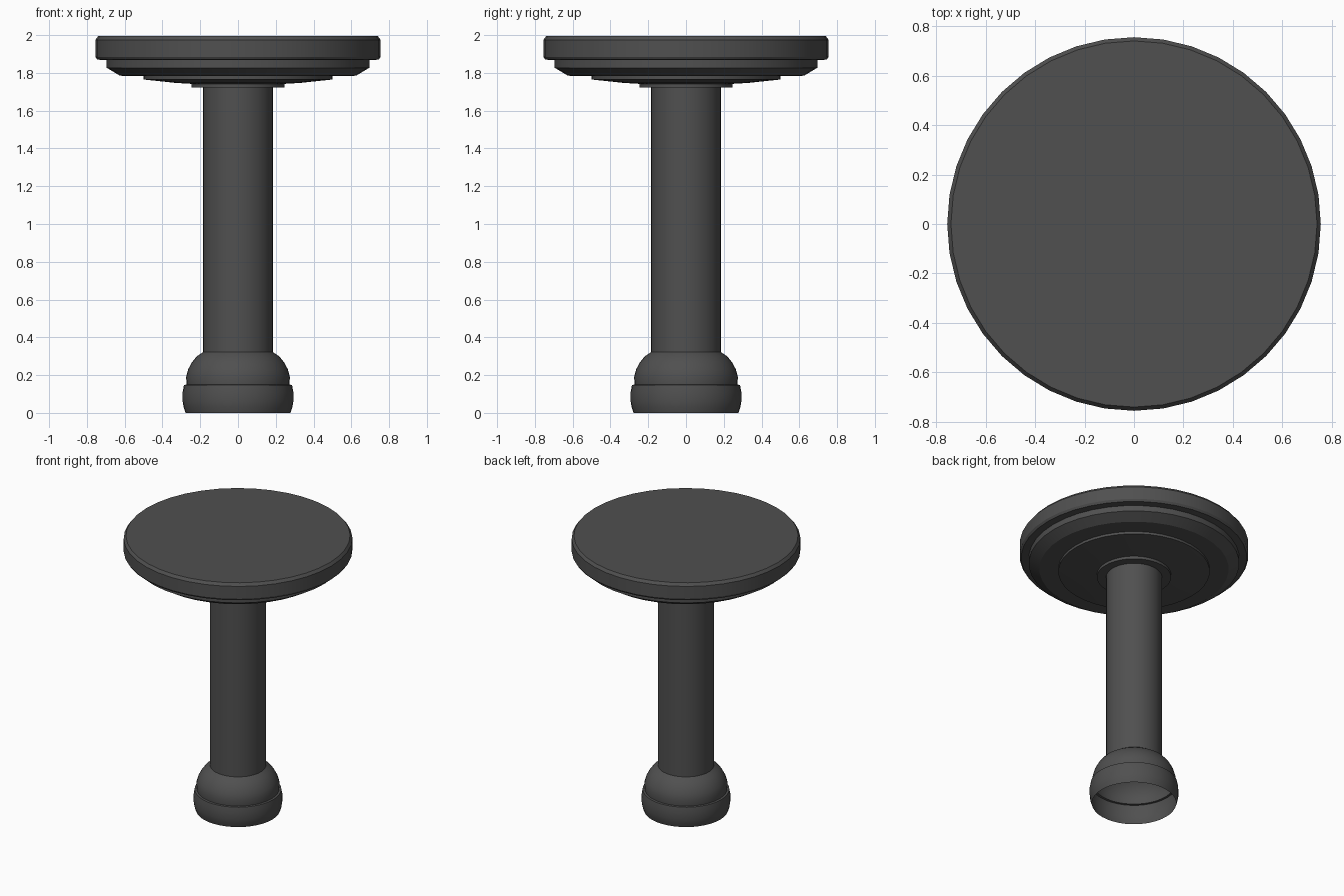
import bpy, bmesh, math

if "Cube" in bpy.data.objects:
    bpy.data.objects.remove(bpy.data.objects["Cube"])

grey = bpy.data.materials.new("dark grey")
grey.diffuse_color = (0.08, 0.08, 0.08, 1)
grey.use_nodes = True
grey.node_tree.nodes["Principled BSDF"].inputs["Base Color"].default_value = grey.diffuse_color


def lathe(name, profile, sides=40):
    """Spin an (r, z) profile, listed from bottom to top, about the z axis."""
    bm = bmesh.new()
    rings = []
    for r, z in profile:
        if r == 0:
            rings.append([bm.verts.new((0, 0, z))] * sides)
        else:
            rings.append([bm.verts.new((r * math.cos(math.tau * i / sides),
                                        r * math.sin(math.tau * i / sides), z))
                          for i in range(sides)])
    for low, high in zip(rings, rings[1:]):
        for i in range(sides):
            j = (i + 1) % sides
            bm.faces.new(dict.fromkeys((low[i], low[j], high[j], high[i])))
    mesh = bpy.data.meshes.new(name)
    bm.to_mesh(mesh)
    bm.free()
    mesh.materials.append(grey)
    obj = bpy.data.objects.new(name, mesh)
    bpy.context.collection.objects.link(obj)
    bpy.ops.object.select_all(action='DESELECT')
    obj.select_set(True)
    bpy.context.view_layer.objects.active = obj
    bpy.ops.object.shade_smooth_by_angle(angle=math.radians(30))
    return obj


# Hollow foot: rounded ring with a dome above, open underneath
lathe("foot", [(0.278, 0), (0.288, 0.03), (0.293, 0.06), (0.293, 0.11),
               (0.286, 0.148), (0.272, 0.15), (0.275, 0.19), (0.264, 0.23),
               (0.246, 0.265), (0.218, 0.3), (0.185, 0.322)])

# Straight column
lathe("column", [(0.185, 0.322), (0.185, 1.722)])

# Stepped round top with collar and chamfered lower tier
lathe("table_top", [(0.185, 1.722), (0.245, 1.722), (0.245, 1.742), (0.33, 1.747),
                    (0.5, 1.765), (0.5, 1.783), (0.625, 1.785), (0.695, 1.827),
                    (0.695, 1.868), (0.745, 1.87), (0.755, 1.885), (0.755, 1.975),
                    (0.74, 1.995), (0, 1.995)])
